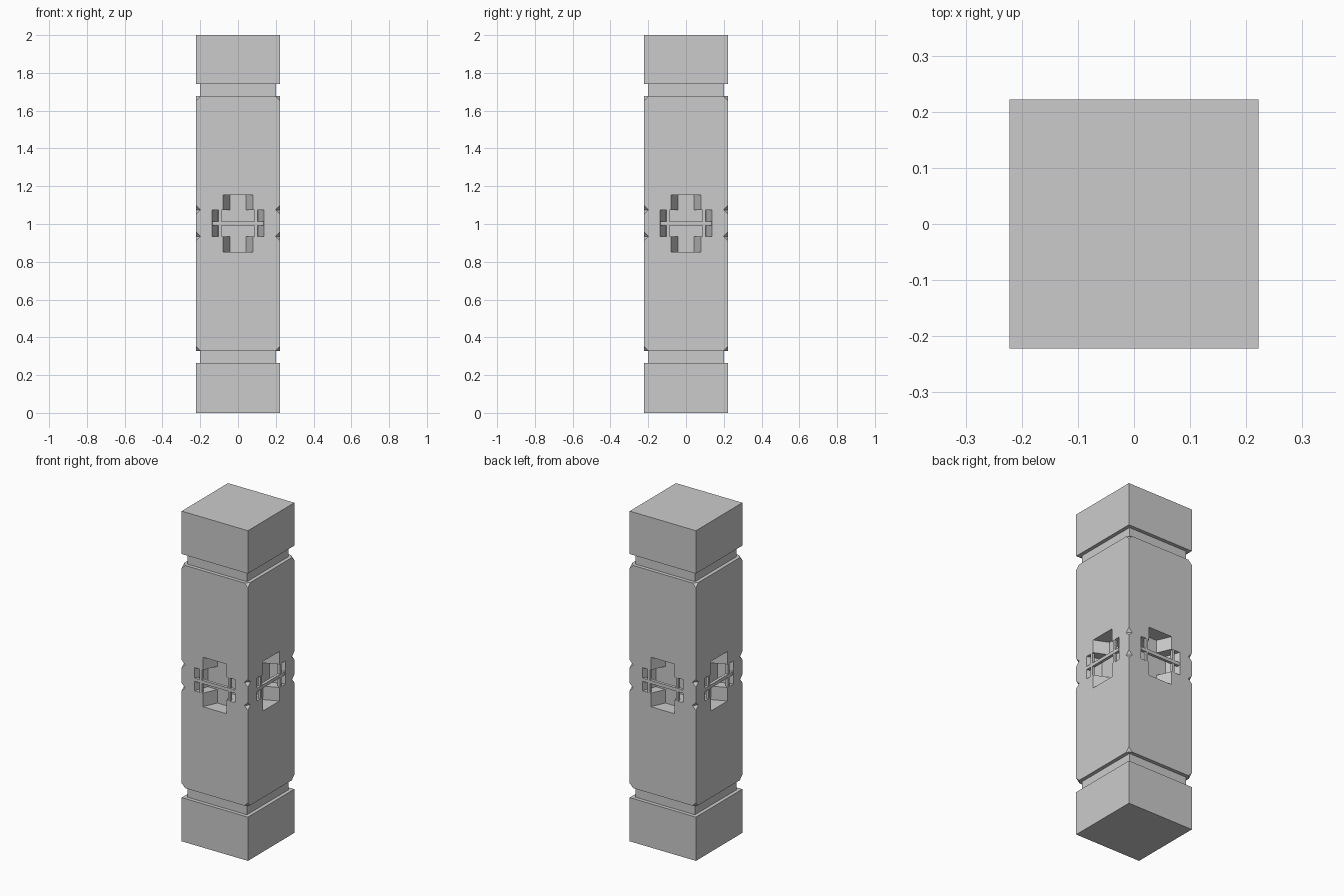
import bpy, bmesh, math
from mathutils import Matrix, Vector

old = bpy.data.objects.get("Cube")
if old:
    bpy.data.objects.remove(old)

HALF = 0.222      # half width of the pillar
DEPTH = 0.085     # depth of the window recesses

grey = bpy.data.materials.new("stone_grey")
grey.use_nodes = True
COLOUR = (0.6, 0.6, 0.6, 1)
grey.diffuse_color = COLOUR
grey.node_tree.nodes["Principled BSDF"].inputs["Base Color"].default_value = COLOUR


def finish(name, bm):
    bmesh.ops.recalc_face_normals(bm, faces=bm.faces)
    mesh = bpy.data.meshes.new(name)
    bm.to_mesh(mesh)
    bm.free()
    mesh.materials.append(grey)
    ob = bpy.data.objects.new(name, mesh)
    bpy.context.collection.objects.link(ob)
    return ob


def add_box(bm, lo, hi, turn=0):
    size = [b - a for a, b in zip(lo, hi)]
    mid = [(a + b) / 2 for a, b in zip(lo, hi)]
    mat = Matrix.Rotation(turn, 4, 'Z') @ Matrix.Translation(mid) @ Matrix.Diagonal((*size, 1))
    return bmesh.ops.create_cube(bm, size=1, matrix=mat)["verts"]


def slab(name, half, z0, z1):
    bm = bmesh.new()
    add_box(bm, (-half, -half, z0), (half, half, z1))
    return finish(name, bm)


def cut(target, cutter):
    mod = target.modifiers.new(cutter.name, 'BOOLEAN')
    mod.operation = 'DIFFERENCE'
    mod.solver = 'EXACT'
    mod.object = cutter
    cutter.hide_render = True
    cutter.hide_set(True)


# Stacked blocks and necks
slab("base_block", HALF, 0, 0.265)
slab("lower_neck", 0.2, 0.265, 0.328)
body = slab("pillar_body", HALF, 0.328, 1.677)
slab("upper_neck", 0.2, 1.677, 1.74)
slab("top_block", HALF, 1.74, 2)

# Small diamond notches along the four corner edges
bm = bmesh.new()
for z in (0.328, 0.935, 1.075, 1.677):
    for sx in (-1, 1):
        for sy in (-1, 1):
            c = Vector((sx * HALF, sy * HALF, z))
            r = 0.024
            pts = [c + Vector(v) * r for v in ((1, 0, 0), (-1, 0, 0), (0, 1, 0),
                                               (0, -1, 0), (0, 0, 1), (0, 0, -1))]
            bmesh.ops.convex_hull(bm, input=[bm.verts.new(p) for p in pts])
cut(body, finish("notch_cutter", bm))


# Cross-shaped recesses, narrowing inward, on every side
def recess_cutter(name, outer, inner, z0, z1):
    bm = bmesh.new()
    slope = (outer - inner) / DEPTH
    lip = 0.02
    for i in range(4):
        turn = i * math.pi / 2
        rows = ((-HALF - lip, outer + slope * lip), (-HALF + DEPTH, inner))
        pts = [Vector((s * x, y, z)) for y, x in rows for s in (-1, 1) for z in (z0, z1)]
        rot = Matrix.Rotation(turn, 3, 'Z')
        bmesh.ops.convex_hull(bm, input=[bm.verts.new(rot @ p) for p in pts])
    return finish(name, bm)


cut(body, recess_cutter("tall_recess_cutter", 0.08, 0.043, 0.853, 1.153))
cut(body, recess_cutter("wide_recess_cutter", 0.137, 0.106, 0.935, 1.075))

# Window bars: one crossbar and two posts on every side
bm = bmesh.new()
for i in range(4):
    turn = i * math.pi / 2
    add_box(bm, (-0.135, -HALF, 0.992), (0.135, -HALF + 0.018, 1.012), turn)
    for s in (-1, 1):
        x = s * 0.095
        add_box(bm, (x - 0.007, -HALF + 0.001, 0.935), (x + 0.007, -HALF + 0.018, 1.075), turn)
finish("window_bars", bm)
